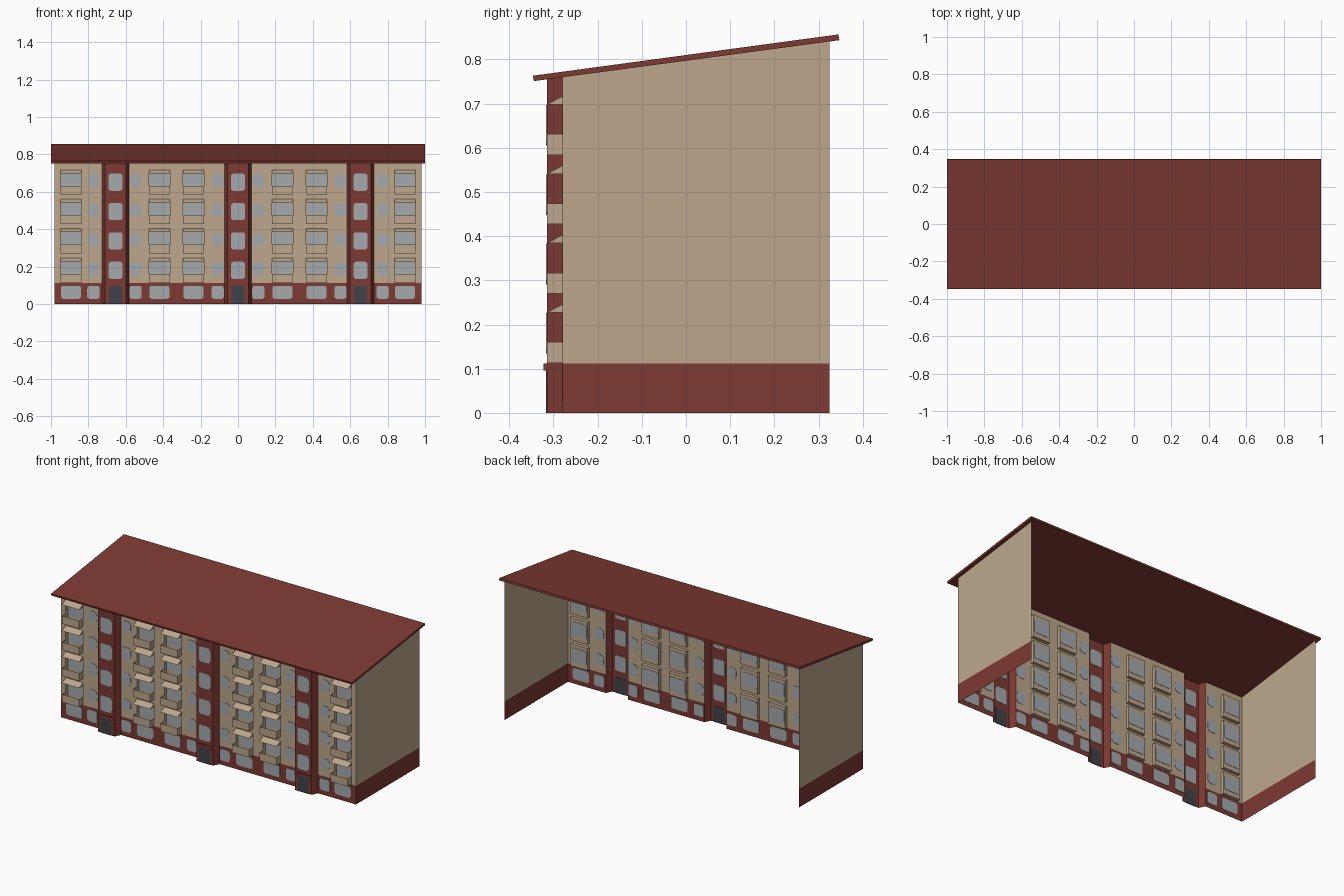
import bpy, bmesh, math

if "Cube" in bpy.data.objects:
    bpy.data.objects.remove(bpy.data.objects["Cube"])

def material(name, rgb):
    m = bpy.data.materials.new(name)
    m.diffuse_color = (*rgb, 1)
    m.use_nodes = True
    m.node_tree.nodes["Principled BSDF"].inputs["Base Color"].default_value = m.diffuse_color
    return m

TAN = material("tan_wall", (0.51, 0.386, 0.262))
RED = material("brick_red", (0.205, 0.041, 0.032))
GLASS = material("window_grey", (0.376, 0.402, 0.418))
DARK = material("door_dark", (0.05, 0.055, 0.065))

WALL, BAY = -0.279, -0.315          # wall plane and bay / balcony front plane
BASE, STEP = 0.112, 0.157           # plinth height and storey height
BAYS = (-0.655, 0, 0.655)
BALCONIES = (-0.893, -0.42, -0.238, 0.238, 0.42, 0.893)
NARROW = (-0.773, -0.548, -0.109, 0.109, 0.548, 0.773)
HALF_BALCONY, DEPTH = 0.057, 0.02

def roof_z(y):
    return 0.798 + 0.1325 * y

def build(name, faces, mat):
    bm = bmesh.new()
    for f in faces:
        bm.faces.new([bm.verts.new(p) for p in f])
    bmesh.ops.remove_doubles(bm, verts=bm.verts, dist=0.0001)
    me = bpy.data.meshes.new(name)
    bm.to_mesh(me)
    bm.free()
    me.materials.append(mat)
    ob = bpy.data.objects.new(name, me)
    bpy.context.collection.objects.link(ob)
    return ob

def panel(a, b, z0, z1a, z1b=None):
    """Upright quad from plan point a to b."""
    z1b = z1a if z1b is None else z1b
    return [(*a, z0), (*b, z0), (*b, z1b), (*a, z1a)]

def front(x0, x1, z0, z1, y=WALL):
    return panel((x0, y), (x1, y), z0, z1)

def prism(profile, x0, x1):
    """Closed solid with a (y, z) profile run along x."""
    n = len(profile)
    faces = [[(x0, *p) for p in reversed(profile)], [(x1, *p) for p in profile]]
    for i in range(n):
        p, q = profile[i], profile[(i + 1) % n]
        faces.append([(x0, *p), (x0, *q), (x1, *q), (x1, *p)])
    return faces

def plate(x, z, w, h, y, r=0.014, t=0.004):
    """Thin rounded plate that shows on both sides of the wall."""
    pts = []
    for k, (sx, sz) in enumerate(((1, 1), (-1, 1), (-1, -1), (1, -1))):
        for s in range(4):
            a = math.radians(90 * k + 30 * s)
            pts.append((x + sx * (w / 2 - r) + r * math.cos(a),
                        z + sz * (h / 2 - r) + r * math.sin(a)))
    n = len(pts)
    f = [(px, y - t / 2, pz) for px, pz in pts]
    b = [(px, y + t / 2, pz) for px, pz in pts]
    return [f, b[::-1]] + [[f[i], b[i], b[(i + 1) % n], f[(i + 1) % n]] for i in range(n)]

# Roof slab, sloping up to the back
roof = [(-0.344, 0.751), (0.347, 0.8435), (0.345, 0.8565), (-0.347, 0.763)]
build("roof", prism(roof, -1, 1), RED)

# End walls and their plinths
for s, side in ((-1, "left"), (1, "right")):
    a, b = (s * 0.98, WALL), (s * 0.98, 0.325)
    if s < 0:
        a, b = b, a
    build(side + "_end_wall", [panel(a, b, BASE, roof_z(a[1]), roof_z(b[1]))], TAN)
    build(side + "_end_plinth", [panel(a, b, 0, BASE)], RED)

# Front wall with a shallow recess behind every balcony
top = roof_z(WALL)
edges = [-0.98] + [x + d for x in BAYS for d in (-0.073, 0.073)] + [0.98]
wall, plinth, parapet, awning = [], [], [], []
for x0, x1 in zip(edges[::2], edges[1::2]):
    plinth.append(front(x0, x1, 0, BASE))
    at = x0
    for c in (c for c in BALCONIES if x0 < c < x1):
        l, r = c - HALF_BALCONY, c + HALF_BALCONY
        wall.append(front(at, l, BASE, top))
        at, low = r, BASE
        for k in range(4):
            z0, z1 = 0.113 + k * STEP, 0.246 + k * STEP
            wall.append(front(l, r, low, z0))
            low = z1
            y = WALL + DEPTH
            wall += [front(l, r, z0, z1, y),
                     panel((l, WALL), (l, y), z0, z1), panel((r, y), (r, WALL), z0, z1),
                     [(l, WALL, z0), (r, WALL, z0), (r, y, z0), (l, y, z0)],
                     [(l, y, z1), (r, y, z1), (r, WALL, z1), (l, WALL, z1)]]
            # Open-topped parapet and wedge awning
            zp = z0 + 0.047
            parapet += [front(l, r, z0, zp, BAY),
                        panel((l, WALL), (l, BAY), z0, zp), panel((r, BAY), (r, WALL), z0, zp),
                        [(l, WALL, z0), (r, WALL, z0), (r, BAY, z0), (l, BAY, z0)]]
            za = z1 - 0.019
            awning += prism([(WALL, za), (WALL, z1), (BAY, za)][::-1], l, r)
        wall.append(front(l, r, low, top))
    wall.append(front(at, x1, BASE, top))
build("front_wall", wall, TAN)
build("front_plinth", plinth, RED)
build("balcony_parapets", parapet, TAN)
build("balcony_awnings", awning, TAN)

# Stair bays with splayed sides, canopies, doors
for i, c in enumerate(BAYS, 1):
    plan = [(c - 0.073, WALL), (c - 0.055, BAY), (c + 0.055, BAY), (c + 0.073, WALL)]
    build(f"stair_bay_{i}", [panel(a, b, 0, roof_z(a[1]), roof_z(b[1]))
                             for a, b in zip(plan, plan[1:])], RED)
    canopy = [(-0.322, 0.096), (BAY, 0.096), (BAY, BASE), (-0.322, BASE)]
    build(f"door_canopy_{i}", prism(canopy, c - 0.055, c + 0.055), RED)
    build(f"door_{i}", plate(c, 0.048, 0.072, 0.096, BAY, r=0.001), DARK)

# Windows: plinth, balcony, narrow and stair rows
panes = []
for x in BALCONIES:
    panes += plate(x, 0.062, 0.108, 0.07, WALL)
for x in NARROW:
    panes += plate(x, 0.062, 0.066, 0.07, WALL)
for k in range(4):
    dz = k * STEP
    for x in BALCONIES:
        panes += plate(x, 0.183 + dz, 0.106, 0.086, WALL + DEPTH)
    for x in NARROW:
        panes += plate(x, 0.188 + dz, 0.062, 0.07, WALL, r=0.022)
    for x in BAYS:
        panes += plate(x, 0.18 + dz, 0.075, 0.092, BAY)
build("windows", panes, GLASS)
